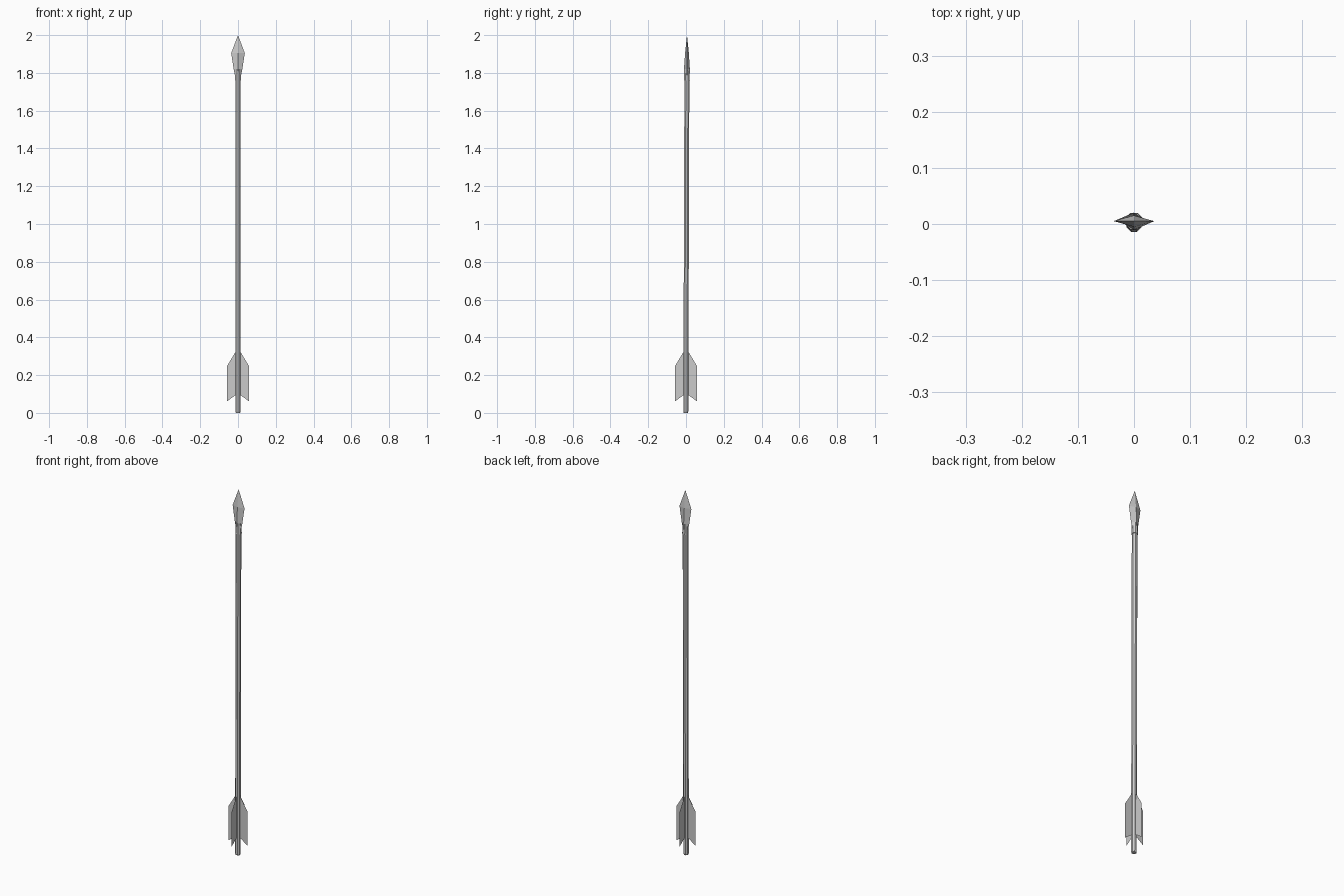
import bpy
import math

if "Cube" in bpy.data.objects:
    bpy.data.objects.remove(bpy.data.objects["Cube"])


def make(name, verts, faces):
    mesh = bpy.data.meshes.new(name)
    mesh.from_pydata(verts, [], faces)
    mesh.update()
    obj = bpy.data.objects.new(name, mesh)
    bpy.context.collection.objects.link(obj)
    return obj


def lean(z):
    # The shaft leans slightly towards the back as it rises
    return -0.001 + 0.0032 * z


def loft(name, rings, sides, turn=0.0, tip=None):
    """Flat-sided loft through rings of (z, x radius, y radius)."""
    verts, faces = [], []
    for z, rx, ry in rings:
        for i in range(sides):
            a = turn + 2 * math.pi * i / sides
            verts.append((rx * math.cos(a), lean(z) + ry * math.sin(a), z))
    for r in range(len(rings) - 1):
        for i in range(sides):
            j = (i + 1) % sides
            a, b = r * sides, (r + 1) * sides
            faces.append((a + i, a + j, b + j, b + i))
    faces.append(tuple(reversed(range(sides))))
    last = (len(rings) - 1) * sides
    if tip is None:
        faces.append(tuple(range(last, last + sides)))
    else:
        verts.append((0, lean(tip), tip))
        for i in range(sides):
            faces.append((last + i, last + (i + 1) % sides, len(verts) - 1))
    return make(name, verts, faces)


# Eight-sided wooden shaft with a slightly eased end
EIGHTH = math.pi / 8
loft("shaft", [(0, 0.0125, 0.0125), (0.008, 0.0142, 0.0142),
               (1.77, 0.0142, 0.0142)], 8, EIGHTH)

# Socket and leaf-shaped blade of the arrowhead
loft("head_socket", [(1.76, 0.0165, 0.0165), (1.82, 0.0155, 0.0155)], 8, EIGHTH)
loft("head_blade", [(1.79, 0.017, 0.015), (1.82, 0.023, 0.0155),
                    (1.905, 0.036, 0.010)], 4, 0, tip=2.0)

# Four thin feather vanes around the shaft
profile = [(0.005, 0.09), (0.012, 0.095), (0.057, 0.062),
           (0.057, 0.25), (0.012, 0.325), (0.005, 0.335)]
for k, (cx, cy) in enumerate([(1, 0), (0, 1), (-1, 0), (0, -1)]):
    make(f"feather_{k + 1}", [(r * cx, r * cy, z) for r, z in profile],
         [tuple(range(len(profile)))])
